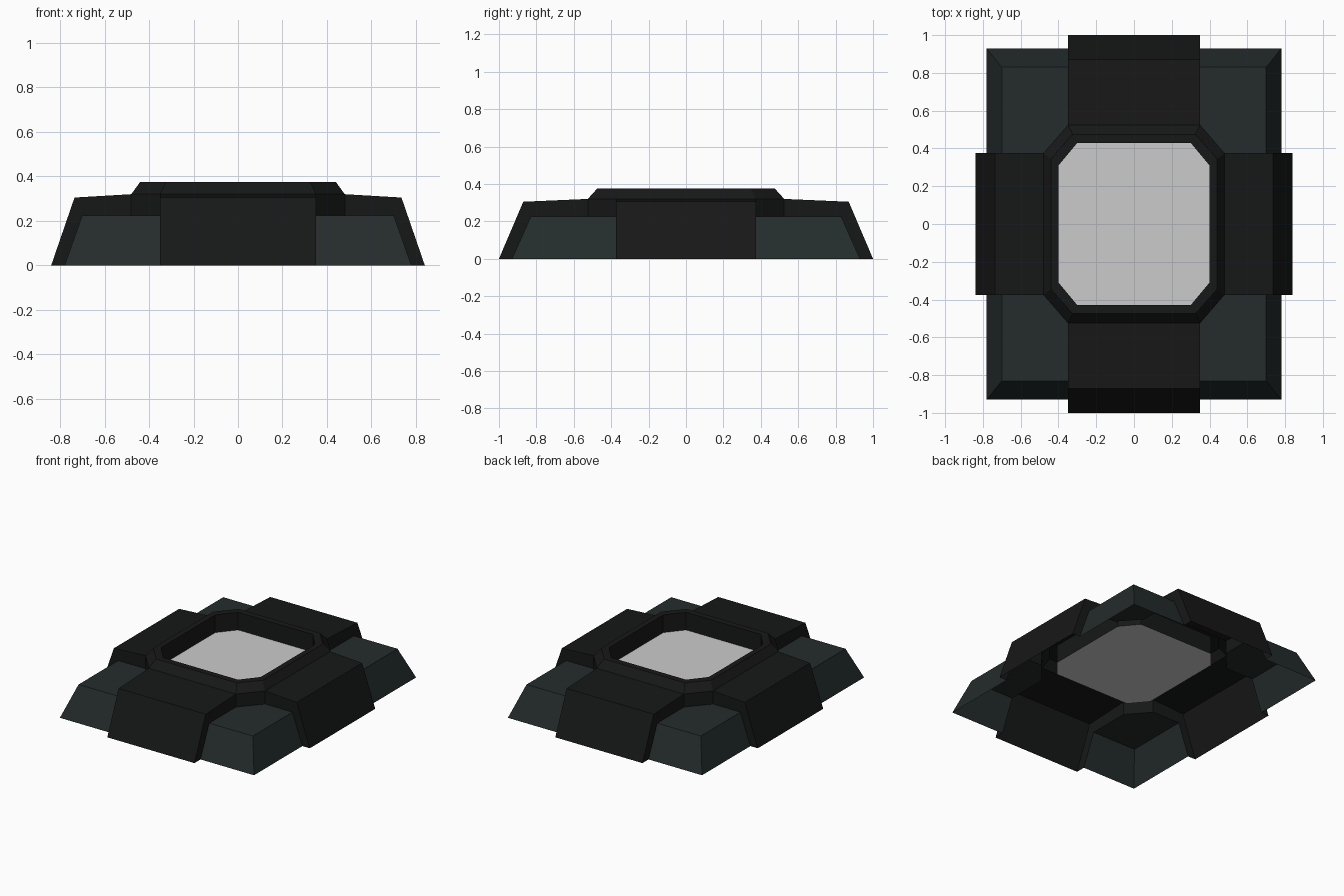
import bpy, bmesh
from mathutils import Vector

if "Cube" in bpy.data.objects:
    bpy.data.objects.remove(bpy.data.objects["Cube"])


def material(name, rgb):
    m = bpy.data.materials.new(name)
    m.diffuse_color = (*rgb, 1)
    m.use_nodes = True
    m.node_tree.nodes["Principled BSDF"].inputs["Base Color"].default_value = m.diffuse_color
    return m


slate = material("dark_slate", (0.018, 0.025, 0.025))
black = material("black", (0.008, 0.009, 0.0085))


def finish(bm, name, mat):
    bmesh.ops.remove_doubles(bm, verts=bm.verts, dist=1e-4)
    me = bpy.data.meshes.new(name)
    bm.to_mesh(me)
    bm.free()
    ob = bpy.data.objects.new(name, me)
    bpy.context.collection.objects.link(ob)
    if mat:
        me.materials.append(mat)
    return ob


def quadrant_panels(name, panels, mat):
    """Panels drawn in the +x +y quadrant, facing outward, mirrored to all four."""
    bm = bmesh.new()
    for pts in panels:
        f = bm.faces.new([bm.verts.new(p) for p in pts])
        f.normal_update()
        if f.normal.dot(f.calc_center_median() - Vector((0, 0, -0.2))) < 0:
            f.normal_flip()
    ob = finish(bm, name, mat)
    mir = ob.modifiers.new("mirror", 'MIRROR')
    mir.use_axis = (True, True, False)
    return ob


def octagon(bm, hx, hy, cx, cy, z):
    """Chamfered rectangle: half sizes hx, hy; chamfer ends at cx, cy."""
    pts = [(hx, -cy), (hx, cy), (cx, hy), (-cx, hy),
           (-hx, cy), (-hx, -cy), (-cx, -hy), (cx, -hy)]
    return [bm.verts.new((x, y, z)) for x, y in pts]


AX, AY = 0.35, 0.375        # half widths of the arms
OX, OY = 0.48, 0.525        # half sizes of the rim foot
BZ, RZ = 0.225, 0.32        # corner block top, rim foot height
PLATE = (0.40, 0.43, 0.30, 0.31, 0.247)

# Sloped corner blocks
quadrant_panels("corner_blocks", [
    [(AX, .93, 0), (.78, .93, 0), (.70, .83, BZ), (AX, .83, BZ)],
    [(.78, AY, 0), (.78, .93, 0), (.70, .83, BZ), (.70, AY, BZ)],
    [(AX, .83, BZ), (.70, .83, BZ), (.70, AY, BZ), (OX, AY, BZ), (AX, OY, BZ)],
], slate)


# Raised arms: end slope, top and the side wall standing over the corner block
def arm(name, foot, edge, inner, half, block_foot, block_top, swap):
    def p(along, across, z):
        return (across, along, z) if swap else (along, across, z)
    prof = [(foot, 0), (edge, .305), (inner, RZ)]
    strips = [[p(a, 0, za), p(b, 0, zb), p(b, half, zb), p(a, half, za)]
              for (a, za), (b, zb) in zip(prof, prof[1:])]
    wall = prof + [(inner, BZ), (block_top, BZ), (block_foot, 0)]
    quadrant_panels(name, strips + [[p(a, half, z) for a, z in wall]], black)


arm("front_back_arms", 1.0, .87, OY, AX, .93, .83, True)
arm("side_arms", .84, .735, OX, AY, .78, .70, False)

# Short diagonal walls under the rim
quadrant_panels("rim_corner_walls", [
    [(OX, AY, BZ), (AX, OY, BZ), (AX, OY, RZ), (OX, AY, RZ)]], black)

# Octagonal rim with recessed opening
bm = bmesh.new()
rings = [octagon(bm, *r) for r in [
    (OX, OY, AX, AY, RZ), (.44, .475, .325, .345, .375),
    (.40, .43, .30, .31, .375), PLATE]]
for lo, hi in zip(rings, rings[1:]):
    for i in range(8):
        j = (i + 1) % 8
        bm.faces.new((lo[i], lo[j], hi[j], hi[i]))
finish(bm, "rim", black)

# Grey plate in the recess
bm = bmesh.new()
bm.faces.new(octagon(bm, *PLATE))
finish(bm, "recessed_plate", None)
